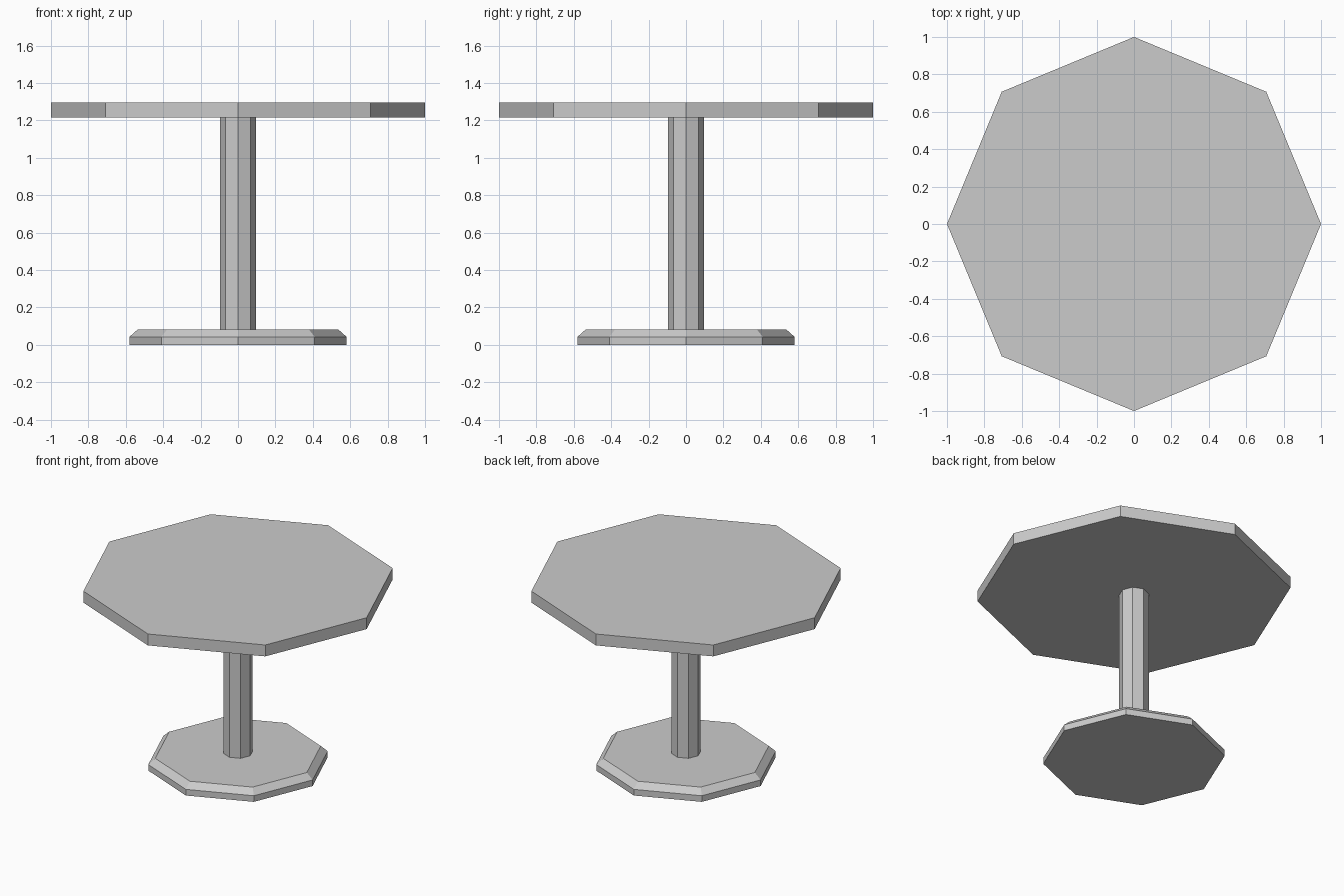
import bpy
import bmesh
from math import cos, sin, tau

SIDES = 8

old = bpy.data.objects.get("Cube")
if old:
    bpy.data.objects.remove(old, do_unlink=True)

grey = bpy.data.materials.new("plain grey")
grey.use_nodes = True
colour = (0.6, 0.6, 0.6, 1)
grey.diffuse_color = colour
grey.node_tree.nodes["Principled BSDF"].inputs["Base Color"].default_value = colour


def octagonal_part(name, profile):
    """Stack octagonal rings from (radius, height) pairs and cap both ends."""
    bm = bmesh.new()
    rings = []
    for radius, z in profile:
        angles = [tau * i / SIDES for i in range(SIDES)]
        rings.append([bm.verts.new((radius * cos(a), radius * sin(a), z)) for a in angles])
    for low, high in zip(rings, rings[1:]):
        for i in range(SIDES):
            j = (i + 1) % SIDES
            bm.faces.new((low[i], low[j], high[j], high[i]))
    bm.faces.new(rings[0][::-1])
    bm.faces.new(rings[-1])
    mesh = bpy.data.meshes.new(name)
    bm.to_mesh(mesh)
    bm.free()
    mesh.materials.append(grey)
    obj = bpy.data.objects.new(name, mesh)
    bpy.context.collection.objects.link(obj)
    return obj


# Foot with a chamfered upper rim
octagonal_part("base", [(0.58, 0), (0.58, 0.043), (0.535, 0.083)])

# Central column
octagonal_part("column", [(0.095, 0.083), (0.095, 1.215)])

# Flat top
octagonal_part("table_top", [(1, 1.215), (1, 1.295)])
